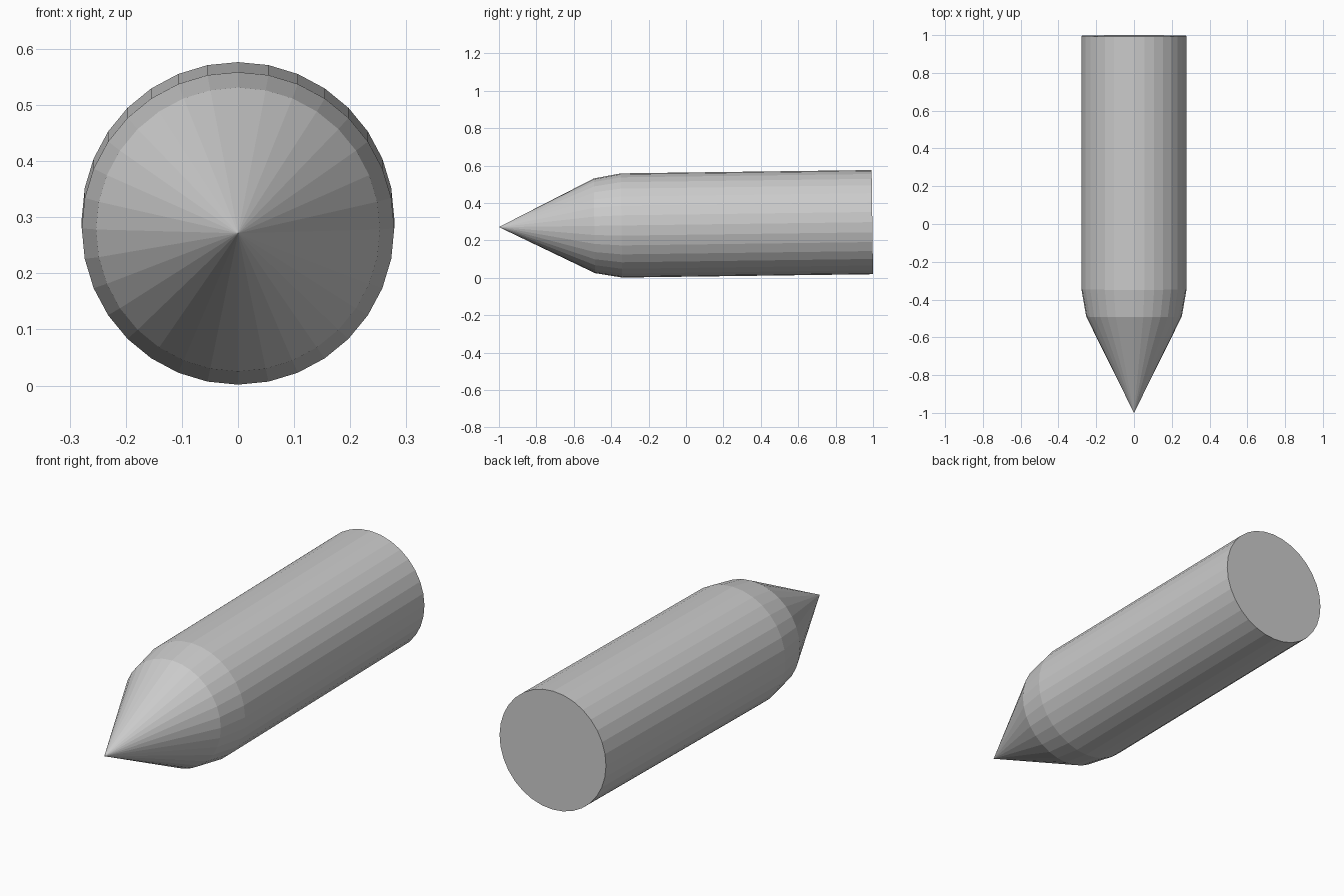
import bpy, bmesh, math
from mathutils import Matrix

if "Cube" in bpy.data.objects:
    bpy.data.objects.remove(bpy.data.objects["Cube"])

SIDES = 32
TILT = 0.0133
# (distance behind the tip, radius)
PROFILE = [(0.51, 0.253), (0.655, 0.2785), (1.9964, 0.2785)]

bm = bmesh.new()
tip = bm.verts.new((0, 0, 0))

# rings along the barrel
rings = []
for y, r in PROFILE:
    rings.append([bm.verts.new((r * math.sin(math.tau * i / SIDES), y,
                                r * math.cos(math.tau * i / SIDES)))
                  for i in range(SIDES)])

# pointed nose, shoulder and body walls
for i in range(SIDES):
    j = (i + 1) % SIDES
    bm.faces.new((tip, rings[0][i], rings[0][j]))
    for a, b in zip(rings, rings[1:]):
        bm.faces.new((a[i], b[i], b[j], a[j]))

# flat back cap
bm.faces.new(rings[-1])
bmesh.ops.recalc_face_normals(bm, faces=bm.faces)

# slight nose-down tilt, tip placed at the front
bm.transform(Matrix.Translation((0, -1, 0.2715)) @ Matrix.Rotation(TILT, 4, 'X'))

mesh = bpy.data.meshes.new("pointed_cylinder")
bm.to_mesh(mesh)
bm.free()
obj = bpy.data.objects.new("pointed_cylinder", mesh)
bpy.context.collection.objects.link(obj)
